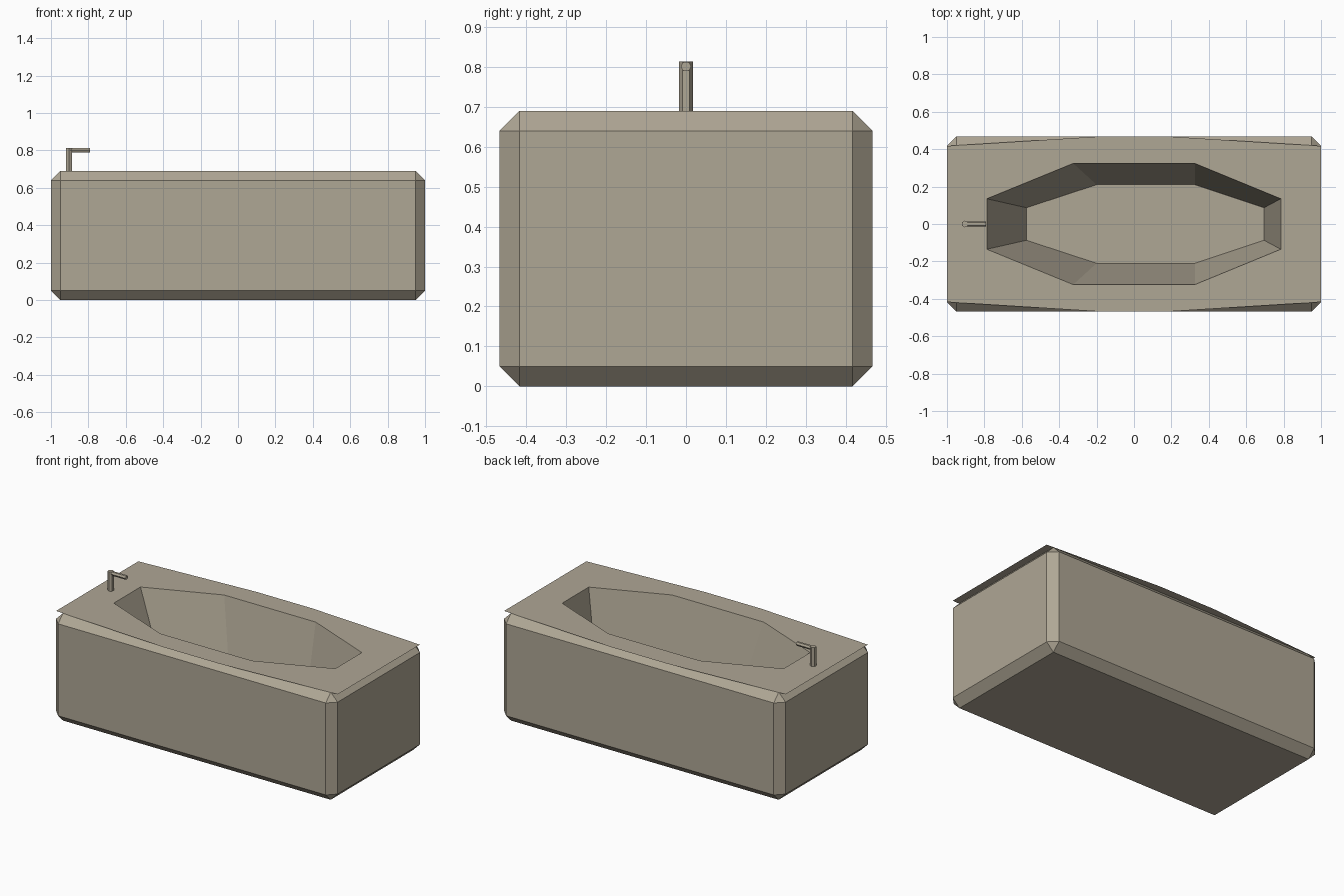
import bpy, bmesh, math
from mathutils import Matrix

if "Cube" in bpy.data.objects:
    bpy.data.objects.remove(bpy.data.objects["Cube"], do_unlink=True)

HEIGHT = 0.69
FLOOR = 0.14

stone = bpy.data.materials.new("warm_grey_stone")
stone.use_nodes = True
colour = (0.43, 0.385, 0.30, 1)
stone.diffuse_color = colour
stone.node_tree.nodes["Principled BSDF"].inputs["Base Color"].default_value = colour


def add_object(name, bm):
    mesh = bpy.data.meshes.new(name)
    bm.to_mesh(mesh)
    bm.free()
    mesh.materials.append(stone)
    obj = bpy.data.objects.new(name, mesh)
    bpy.context.collection.objects.link(obj)
    return obj


def mirrored_loop(bm, half, z):
    """Closed ring from points on the back half, mirrored to the front."""
    points = half + [(x, -y) for x, y in reversed(half)]
    return [bm.verts.new((x, y, z)) for x, y in points]


def bridge(bm, outer, inner):
    n = len(outer)
    for i in range(n):
        j = (i + 1) % n
        bm.faces.new((outer[j], outer[i], inner[i], inner[j]))


# Chamfered outer casing, open at the top
bm = bmesh.new()
bmesh.ops.create_cube(bm, size=1)
bmesh.ops.scale(bm, vec=(2, 0.934, HEIGHT), verts=bm.verts)
bmesh.ops.translate(bm, vec=(0, 0, HEIGHT / 2), verts=bm.verts)
bmesh.ops.bevel(bm, geom=bm.edges[:], offset=0.05, offset_type='OFFSET',
                segments=1, profile=0.5, affect='EDGES')
bm.normal_update()
top = [f for f in bm.faces if f.normal.z > 0.99]
bmesh.ops.delete(bm, geom=top, context='FACES_ONLY')
add_object("casing", bm)

# Flat rim flowing into the sloped basin
bm = bmesh.new()
edge = mirrored_loop(bm, [(-1, 0.417), (-0.2, 0.467), (0.2, 0.467), (1, 0.417)], HEIGHT)
lip = mirrored_loop(bm, [(-0.787, 0.135), (-0.325, 0.324), (0.325, 0.324), (0.785, 0.135)], HEIGHT)
base = mirrored_loop(bm, [(-0.575, 0.087), (-0.2, 0.21), (0.325, 0.21), (0.695, 0.087)], FLOOR)
bridge(bm, edge, lip)
bridge(bm, lip, base)
bm.faces.new(list(reversed(base)))
bm.normal_update()
add_object("rim_and_basin", bm)


# Six-sided tap pipes
def pipe(name, radius, length, matrix):
    bm = bmesh.new()
    bmesh.ops.create_cone(bm, cap_ends=True, segments=6, radius1=radius,
                          radius2=radius, depth=length, matrix=matrix)
    return add_object(name, bm)


# The hexagon corners point along y for both pipes
post_height = 0.123
pipe("tap_post", 0.018, post_height,
     Matrix.Translation((-0.904, 0, HEIGHT + post_height / 2)))
pipe("tap_spout", 0.0135, 0.114,
     Matrix.Translation((-0.847, 0, 0.801)) @ Matrix.Rotation(math.pi / 2, 4, 'Y'))
